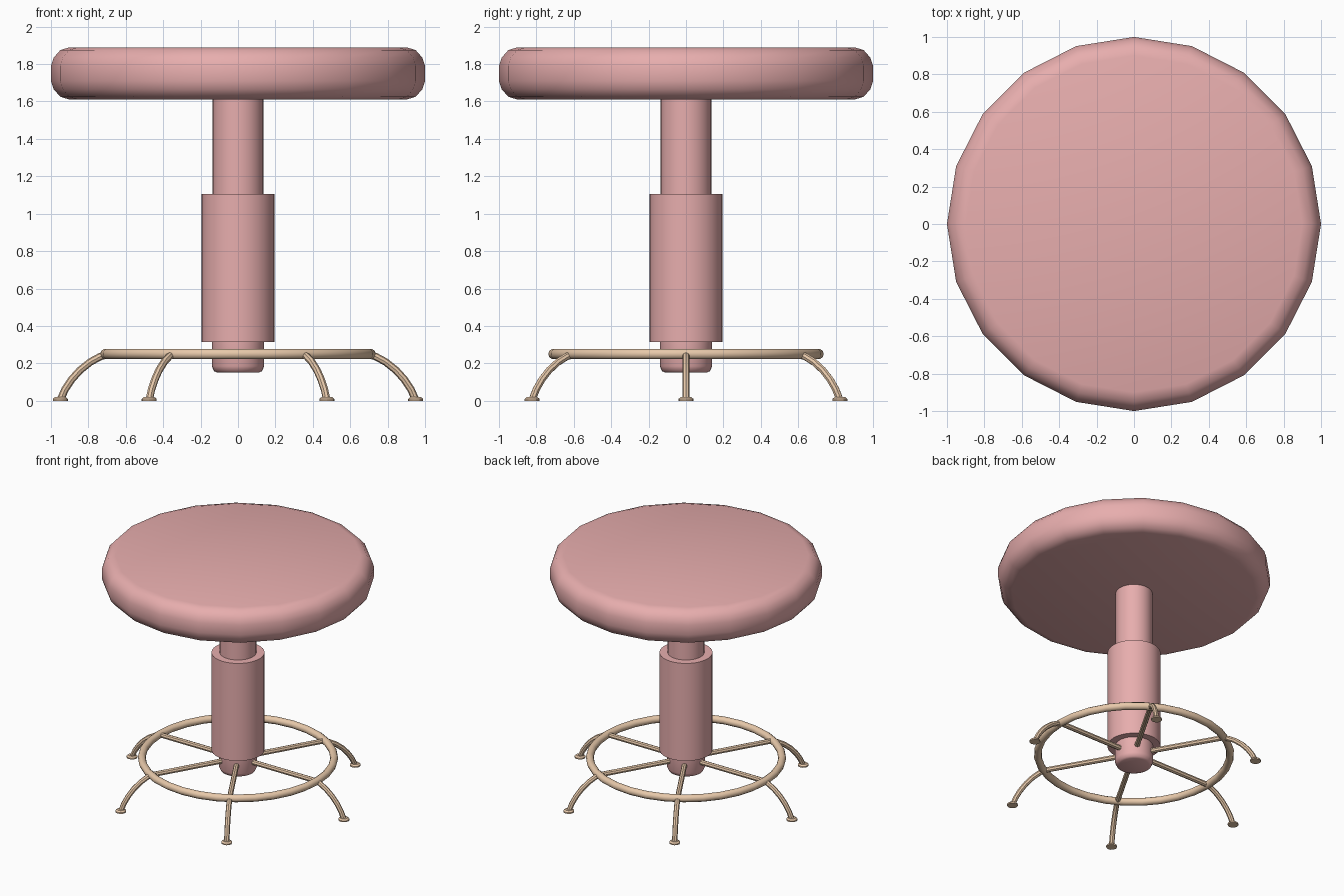
import bpy, bmesh, math

if "Cube" in bpy.data.objects:
    bpy.data.objects.remove(bpy.data.objects["Cube"])


def material(name, color):
    mat = bpy.data.materials.new(name)
    mat.diffuse_color = color
    mat.use_nodes = True
    mat.node_tree.nodes["Principled BSDF"].inputs["Base Color"].default_value = mat.diffuse_color
    return mat


pink = material("pink", (0.80, 0.42, 0.42, 1))
tan = material("tan", (0.80, 0.58, 0.40, 1))


def smooth(obj, angle=40):
    bpy.ops.object.select_all(action='DESELECT')
    obj.select_set(True)
    bpy.context.view_layer.objects.active = obj
    bpy.ops.object.shade_smooth_by_angle(angle=math.radians(angle))


def lathe(name, profile, sides, mat, center=(0, 0), angle=40):
    """Closed turned solid from (radius, height) points, bottom to top."""
    bm = bmesh.new()
    rings = [[bm.verts.new((r * math.cos(2 * math.pi * i / sides) + center[0],
                            r * math.sin(2 * math.pi * i / sides) + center[1], z))
              for i in range(sides)] for r, z in profile]
    for a, b in zip(rings, rings[1:]):
        for i in range(sides):
            j = (i + 1) % sides
            bm.faces.new((a[i], a[j], b[j], b[i]))
    bm.faces.new(rings[0][::-1])
    bm.faces.new(rings[-1])
    mesh = bpy.data.meshes.new(name)
    bm.to_mesh(mesh)
    bm.free()
    obj = bpy.data.objects.new(name, mesh)
    bpy.context.collection.objects.link(obj)
    mesh.materials.append(mat)
    smooth(obj, angle)
    return obj


def tube(name, points, radius, mat):
    """Round bar swept along a list of points."""
    curve = bpy.data.curves.new(name, 'CURVE')
    curve.dimensions = '3D'
    curve.bevel_depth = radius
    curve.bevel_resolution = 2
    curve.use_fill_caps = True
    spline = curve.splines.new('POLY')
    spline.points.add(len(points) - 1)
    for p, co in zip(spline.points, points):
        p.co = (*co, 1)
    obj = bpy.data.objects.new(name, curve)
    bpy.context.collection.objects.link(obj)
    curve.materials.append(mat)
    bpy.ops.object.select_all(action='DESELECT')
    obj.select_set(True)
    bpy.context.view_layer.objects.active = obj
    bpy.ops.object.convert(target='MESH')
    smooth(bpy.context.object)


# Padded seat, twenty sides with rounded rims
lathe("seat", [(0.90, 1.61), (0.95, 1.625), (0.985, 1.665), (1.0, 1.71),
               (1.0, 1.79), (0.985, 1.835), (0.95, 1.875), (0.90, 1.89)], 20, pink)

# Telescoping column and lower hub
lathe("inner_post", [(0.135, 1.0), (0.135, 1.62)], 32, pink)
lathe("outer_sleeve", [(0.195, 0.315), (0.195, 1.105)], 32, pink)
lathe("hub", [(0.11, 0.15), (0.128, 0.158), (0.14, 0.185), (0.14, 0.33)], 32, pink, angle=50)

# Foot ring
bpy.ops.mesh.primitive_torus_add(major_segments=32, minor_segments=10, major_radius=0.707,
                                 minor_radius=0.029, location=(0, 0, 0.25))
ring = bpy.context.object
ring.name = "foot_ring"
ring.data.materials.append(tan)
smooth(ring, 60)

# Six spokes that bend down into legs, each with a foot pad
leg_path = [(0.10, 0.25), (0.68, 0.25), (0.735, 0.237), (0.79, 0.207), (0.845, 0.163),
            (0.89, 0.113), (0.925, 0.06), (0.947, 0.01)]
for k in range(6):
    c, s = math.cos(k * math.pi / 3), math.sin(k * math.pi / 3)
    tube(f"leg_{k + 1}", [(r * c, r * s, z) for r, z in leg_path], 0.02, tan)
    lathe(f"foot_pad_{k + 1}", [(0.04, 0), (0.04, 0.01), (0.028, 0.02)], 12, tan,
          center=(0.95 * c, 0.95 * s), angle=30)
